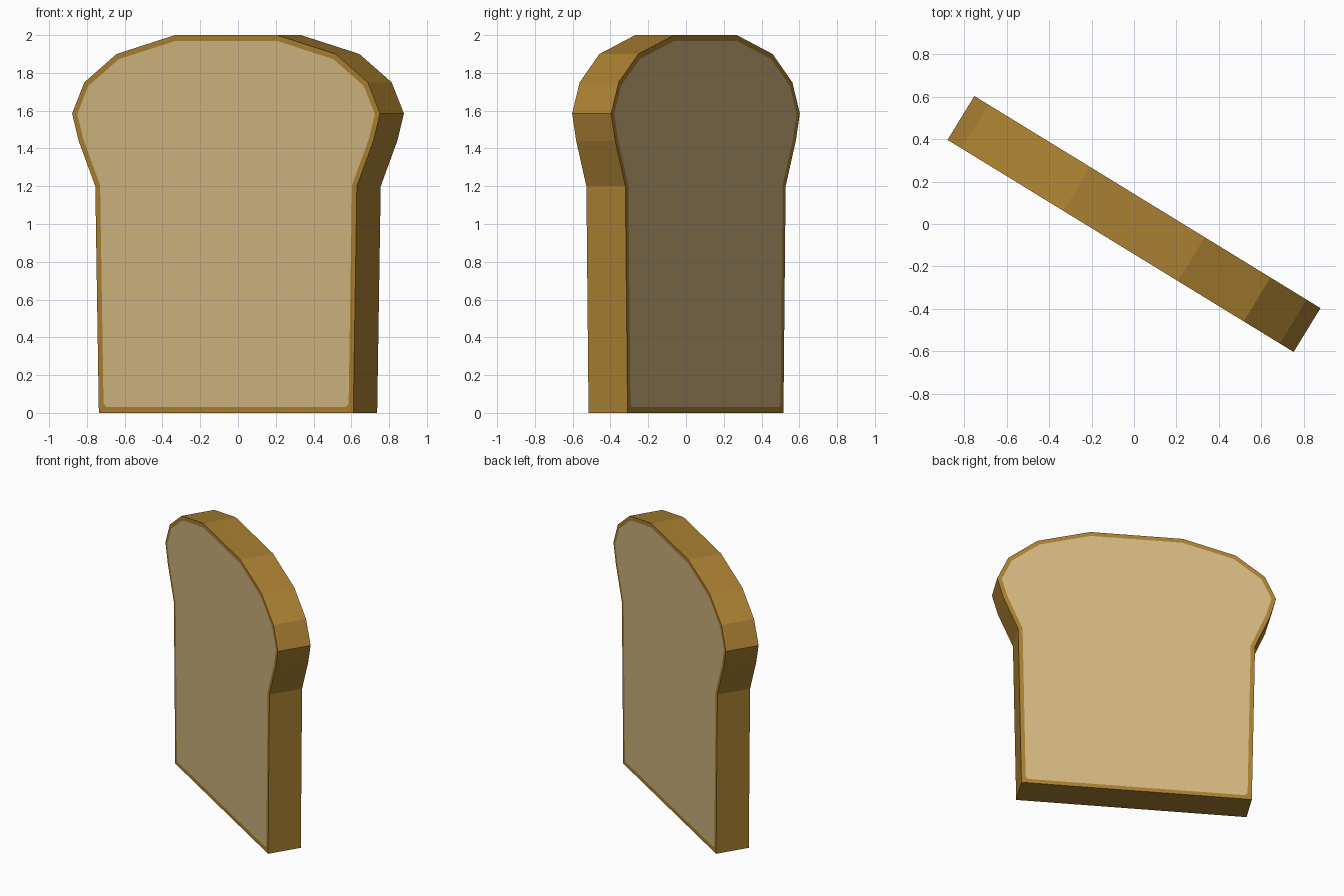
import bpy, bmesh, math

if "Cube" in bpy.data.objects:
    bpy.data.objects.remove(bpy.data.objects["Cube"])


def material(name, color):
    m = bpy.data.materials.new(name)
    m.diffuse_color = (*color, 1)
    m.use_nodes = True
    m.node_tree.nodes["Principled BSDF"].inputs["Base Color"].default_value = m.diffuse_color
    return m


# Half profile of the slice: (half width, height), bottom to top
HALF = [(0.79, 0.0), (0.812, 1.2), (0.915, 1.44), (0.956, 1.585),
        (0.88, 1.75), (0.68, 1.9), (0.317, 2.0)]
HALF_THICK = 0.121
outline = HALF + [(-x, z) for x, z in reversed(HALF)]

bm = bmesh.new()

# Slice body: extruded outline
front = bm.faces.new([bm.verts.new((x, -HALF_THICK, z)) for x, z in outline])
res = bmesh.ops.extrude_face_region(bm, geom=[front], use_keep_orig=True)
moved = [g for g in res["geom"] if isinstance(g, bmesh.types.BMVert)]
bmesh.ops.translate(bm, verts=moved, vec=(0, 2 * HALF_THICK, 0))
bmesh.ops.recalc_face_normals(bm, faces=bm.faces[:])

# Crumb: inset on both broad sides, with the lower corners clipped
caps = [f for f in bm.faces if len(f.verts) == len(outline)]
bmesh.ops.inset_individual(bm, faces=caps, thickness=0.03, use_even_offset=True)
corners = [v for v in bm.verts if 0.01 < v.co.z < 0.1]
bmesh.ops.bevel(bm, geom=corners, offset=0.018, segments=1,
                affect='VERTICES', profile=0.5)

# Crust everywhere, crumb on the two largest faces
for f in bm.faces:
    f.smooth = False
    f.material_index = 0
for f in sorted(bm.faces, key=lambda f: f.calc_area())[-2:]:
    f.material_index = 1

mesh = bpy.data.meshes.new("bread_slice")
bm.to_mesh(mesh)
bm.free()
mesh.materials.append(material("crust brown", (0.402, 0.216, 0.032)))
mesh.materials.append(material("crumb tan", (0.645, 0.468, 0.216)))

# The slice stands turned about the vertical axis
slice_obj = bpy.data.objects.new("bread_slice", mesh)
slice_obj.rotation_euler.z = math.radians(-31.5)
bpy.context.collection.objects.link(slice_obj)
